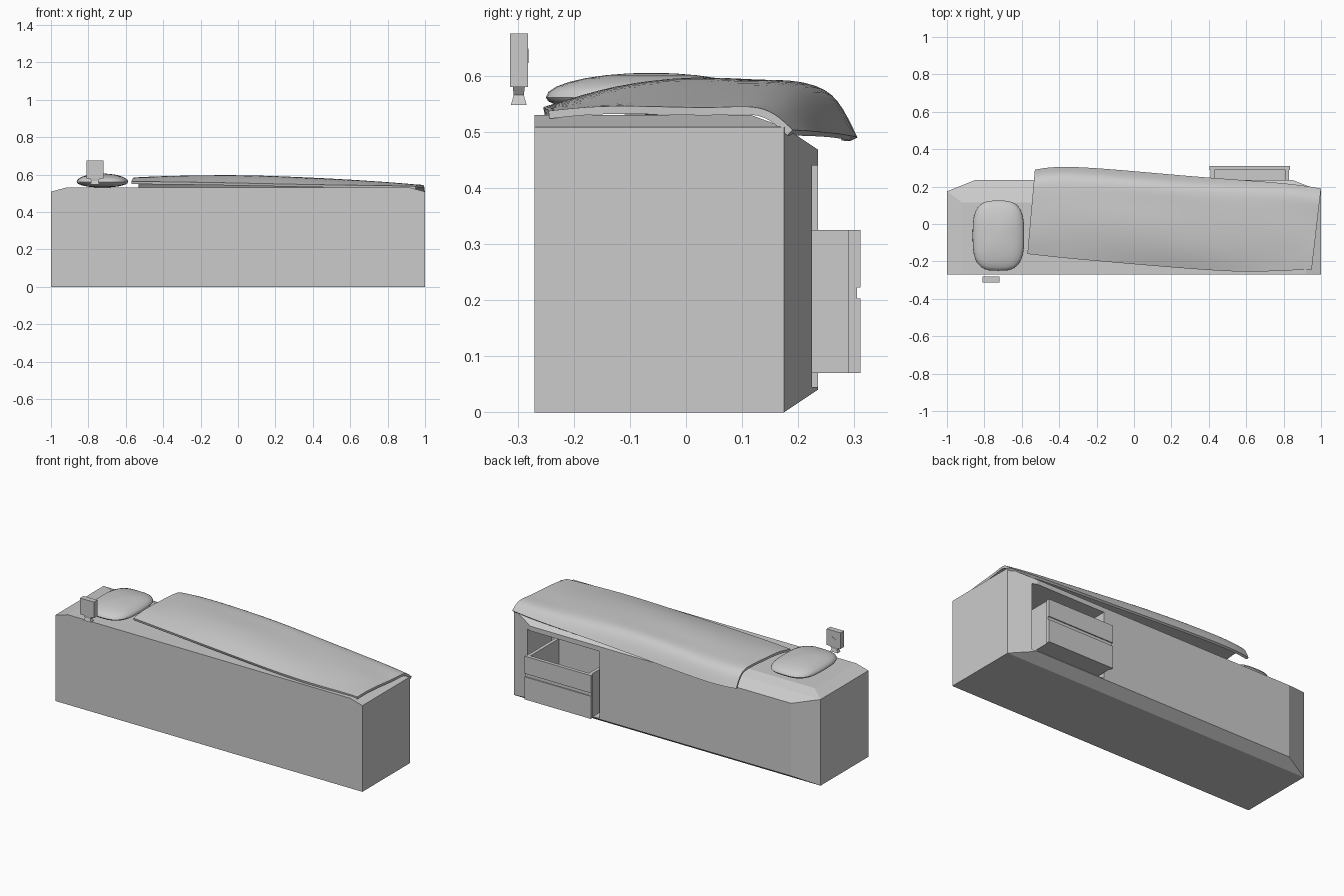
import bpy, bmesh, math
from mathutils import Vector

if "Cube" in bpy.data.objects:
    bpy.data.objects.remove(bpy.data.objects["Cube"])


def make_object(name, bm):
    bmesh.ops.recalc_face_normals(bm, faces=bm.faces)
    mesh = bpy.data.meshes.new(name)
    bm.to_mesh(mesh)
    bm.free()
    ob = bpy.data.objects.new(name, mesh)
    bpy.context.collection.objects.link(ob)
    return ob


def box(name, x, y, z):
    bm = bmesh.new()
    bmesh.ops.create_cube(bm, size=1)
    for v in bm.verts:
        v.co = Vector([(a + b) / 2 + c * (b - a) for c, (a, b) in zip(v.co, (x, y, z))])
    return make_object(name, bm)


def activate(ob):
    bpy.ops.object.select_all(action='DESELECT')
    ob.select_set(True)
    bpy.context.view_layer.objects.active = ob


# Bed base: block with bevelled ends, back edges and top
half = [(1, -.27, 0), (1, .175, 0), (1, .175, .508), (1, -.27, .508),
        (.92, -.27, .53), (.92, .115, .53), (.85, .235, .04), (.85, .235, .468)]
bm = bmesh.new()
for x, y, z in half:
    for s in (1, -1):
        bm.verts.new((s * x, y, z))
bmesh.ops.convex_hull(bm, input=bm.verts)
bmesh.ops.dissolve_limit(bm, angle_limit=.01, verts=bm.verts, edges=bm.edges)
bed = make_object("bed_base", bm)

# Drawer compartment cut into the back
cutter = box("compartment_cutter", (.4, .876), (0, .4), (.045, .44))
cutter.hide_render = True
mod = bed.modifiers.new("compartment", 'BOOLEAN')
mod.object, mod.operation, mod.solver = cutter, 'DIFFERENCE', 'EXACT'
activate(bed)
bpy.ops.object.modifier_apply(modifier="compartment")
bpy.data.objects.remove(cutter)

# Open drawer: tray boards, split front and grip rail
box("drawer_floor", (.43, .81), (.02, .298), (.07, .085))
box("drawer_back", (.43, .81), (.01, .025), (.07, .325))
for side, x in (("left", (.41, .43)), ("right", (.81, .83))):
    box("drawer_side_" + side, x, (.01, .292), (.07, .325))
box("drawer_front_lower", (.403, .835), (.29, .311), (.07, .203))
box("drawer_front_upper", (.403, .835), (.29, .311), (.222, .325))
box("drawer_grip", (.403, .835), (.29, .305), (.203, .222))

# Pillow: sphere squared off in plan, flattened below
bm = bmesh.new()
bmesh.ops.create_uvsphere(bm, u_segments=32, v_segments=14, radius=1)
for v in bm.verts:
    r = math.hypot(v.co.x, v.co.y)
    a = math.atan2(v.co.y, v.co.x)
    sq = [math.copysign(abs(f(a)) ** .65, f(a)) * r for f in (math.cos, math.sin)]
    h = .044 if v.co.z > 0 else .031
    v.co = (-.725 + .138 * sq[0], -.062 + .188 * sq[1], .561 + h * v.co.z)
pillow = make_object("pillow", bm)
activate(pillow)
bpy.ops.object.shade_smooth_by_angle(angle=math.radians(50))

# Blanket: stations of front edge, crown height and back edge
stations = [(-.57, -.16, .562, .588, -.53, .29, .490),
            (-.4, -.18, .562, .594, -.4, .315, .488),
            (0, -.215, .555, .601, 0, .283, .495),
            (.3, -.24, .548, .592, .3, .255, .498),
            (.6, -.26, .543, .574, .62, .232, .500),
            (.85, -.246, .54, .556, .85, .215, .502),
            (.95, -.245, .537, .546, 1.0, .19, .503)]
across = [(0, 0), (.2, .7), (.45, 1), (.68, .95), (.84, .95), (.93, .7), (1, 0)]
bm = bmesh.new()
rows = []
for i, (xf, yf, zf, zc, xb, yb, zb) in enumerate(stations):
    row = []
    for j, (t, w) in enumerate(across):
        base = zf if t < .5 else zb
        z = base + (zc - base) * w
        if 0 < j < 5:
            z += .004 * math.sin(1.9 * i + 2.3 * j)
        row.append(bm.verts.new((xf + (xb - xf) * t, yf + (yb - yf) * t, z)))
    rows.append(row)
for a, b in zip(rows, rows[1:]):
    for j in range(len(a) - 1):
        bm.faces.new((a[j], b[j], b[j + 1], a[j + 1]))
blanket = make_object("blanket", bm)
if blanket.data.polygons[10].normal.z < 0:
    blanket.data.flip_normals()
sub = blanket.modifiers.new("soft", 'SUBSURF')
sub.levels = sub.render_levels = 2
sub.boundary_smooth = 'PRESERVE_CORNERS'
thick = blanket.modifiers.new("thickness", 'SOLIDIFY')
thick.thickness, thick.offset = .014, -1
activate(blanket)
for m in ("soft", "thickness"):
    bpy.ops.object.modifier_apply(modifier=m)
bpy.ops.object.shade_smooth_by_angle(angle=math.radians(40))

# Bedside clock: case, flared foot and hands
box("clock_case", (-.81, -.72), (-.314, -.282), (.58, .675))
bm = bmesh.new()
rings = []
for z, hx, hy in ((.548, .024, .014), (.565, .018, .009), (.582, .03, .011)):
    rings.append([bm.verts.new((-.765 + sx * hx, -.298 + sy * hy, z))
                  for sx, sy in ((-1, -1), (1, -1), (1, 1), (-1, 1))])
for a, b in zip(rings, rings[1:]):
    for k in range(4):
        bm.faces.new((a[k], a[(k + 1) % 4], b[(k + 1) % 4], b[k]))
bm.faces.new(rings[0])
bm.faces.new(rings[-1])
make_object("clock_foot", bm)
for name, length, angle in (("hour_hand", .018, -1.9), ("minute_hand", .027, .9)):
    hand = box(name, (-.0015, .0015), (-.001, .001), (0, length))
    hand.location = (-.765, -.2815, .63)
    hand.rotation_euler.y = angle
